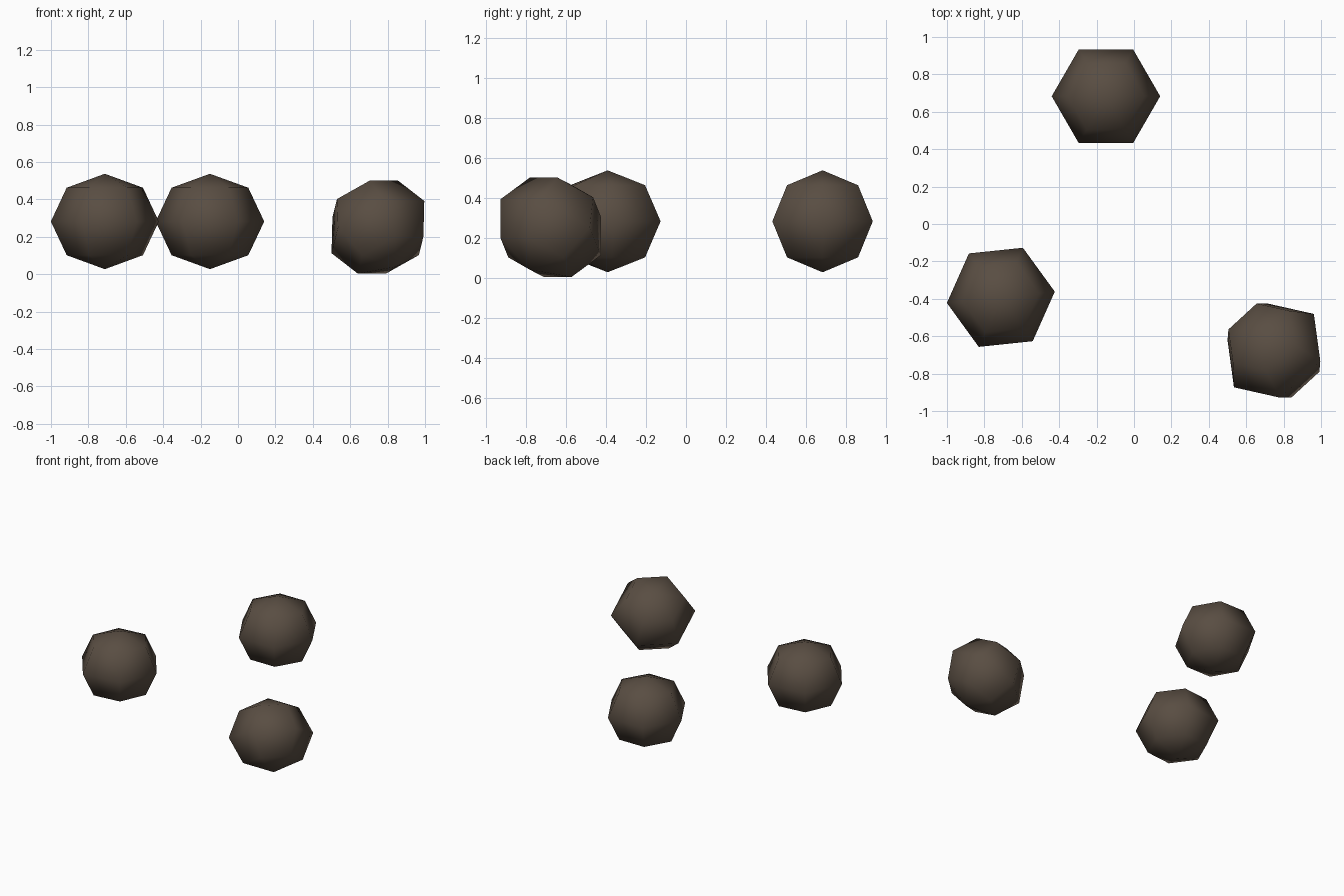
import bpy, bmesh
from math import sin, cos, pi, radians
from mathutils import Vector, Matrix

if "Cube" in bpy.data.objects:
    bpy.data.objects.remove(bpy.data.objects["Cube"])

brown = bpy.data.materials.new("dark brown")
brown.diffuse_color = (0.1, 0.075, 0.055, 1)
brown.use_nodes = True
brown.node_tree.nodes["Principled BSDF"].inputs["Base Color"].default_value = brown.diffuse_color

SIDES, RADIUS, HALF_HEIGHT = 6, 0.29, 0.255


def pellet(name, centre, rotation):
    """Slightly squashed six-sided ball: two poles and three rings."""
    bm = bmesh.new()
    rings = []
    for lat in (-pi / 4, 0, pi / 4):
        rings.append([bm.verts.new((RADIUS * cos(lat) * cos(2 * pi * i / SIDES),
                                    RADIUS * cos(lat) * sin(2 * pi * i / SIDES),
                                    HALF_HEIGHT * sin(lat))) for i in range(SIDES)])
    bottom = bm.verts.new((0, 0, -HALF_HEIGHT))
    top = bm.verts.new((0, 0, HALF_HEIGHT))
    for i in range(SIDES):
        j = (i + 1) % SIDES
        bm.faces.new((bottom, rings[0][j], rings[0][i]))
        bm.faces.new((top, rings[2][i], rings[2][j]))
        for lo, hi in zip(rings, rings[1:]):
            bm.faces.new((lo[i], lo[j], hi[j], hi[i]))
    for f in bm.faces:
        f.smooth = True
    bmesh.ops.recalc_face_normals(bm, faces=bm.faces)
    mesh = bpy.data.meshes.new(name)
    bm.to_mesh(mesh)
    bm.free()
    mesh.materials.append(brown)
    ob = bpy.data.objects.new(name, mesh)
    ob.matrix_world = Matrix.Translation(centre) @ rotation.to_4x4()
    bpy.context.collection.objects.link(ob)


# two upright balls
pellet("back_ball", (-0.15, 0.683, 0.282), Matrix.Identity(3))
pellet("left_ball", (-0.712, -0.392, 0.282), Matrix.Rotation(radians(6), 3, 'Z'))

# tilted ball, given by its pole direction and one equator corner
pole = Vector((-0.376, 0.409, 0.831)).normalized()
corner = Vector((0.2125, 0.195, 0)).normalized()
side = pole.cross(corner).normalized()
corner = side.cross(pole)
pellet("right_ball", (0.748, -0.677, 0.252), Matrix((corner, side, pole)).transposed())
